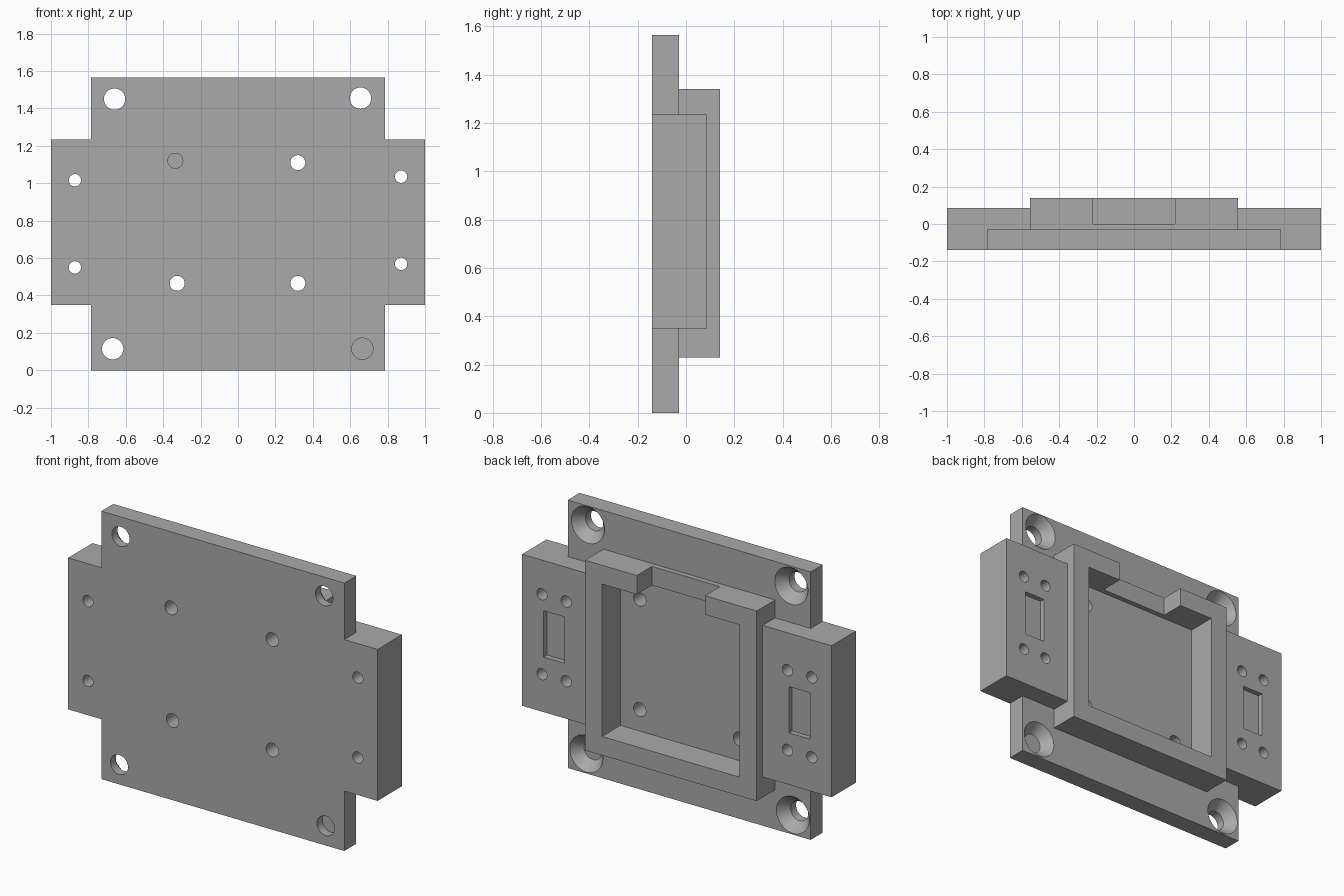
import bpy
import bmesh
from mathutils import Matrix, Vector

if "Cube" in bpy.data.objects:
    bpy.data.objects.remove(bpy.data.objects["Cube"], do_unlink=True)

FRONT, PLATE_BACK, BLOCK_BACK, FRAME_BACK = -0.14, -0.03, 0.085, 0.14
OUT = 0.05  # overshoot of cutters past a surface


def new_object(name, bm):
    mesh = bpy.data.meshes.new(name)
    bm.to_mesh(mesh)
    bm.free()
    obj = bpy.data.objects.new(name, mesh)
    bpy.context.collection.objects.link(obj)
    return obj


def box(name, x, y, z):
    """Box from (low, high) ranges on each axis."""
    bm = bmesh.new()
    bmesh.ops.create_cube(bm, size=1)
    lo, hi = Vector((x[0], y[0], z[0])), Vector((x[1], y[1], z[1]))
    bmesh.ops.scale(bm, vec=hi - lo, verts=bm.verts)
    bmesh.ops.translate(bm, vec=(lo + hi) / 2, verts=bm.verts)
    return new_object(name, bm)


def drill(x, z, y, r_front, r_back=None):
    """Round cutter along y, tapered when the radii differ."""
    bm = bmesh.new()
    bmesh.ops.create_cone(bm, cap_ends=True, segments=40, radius1=r_back or r_front,
                          radius2=r_front, depth=y[1] - y[0])
    turn = Matrix.Rotation(1.5707963, 4, "X")
    bmesh.ops.transform(bm, matrix=Matrix.Translation((x, sum(y) / 2, z)) @ turn, verts=bm.verts)
    return new_object("drill", bm)


def combine(body, tool, operation):
    mod = body.modifiers.new(operation.lower(), "BOOLEAN")
    mod.operation, mod.solver, mod.object = operation, "EXACT", tool
    bpy.context.view_layer.objects.active = body
    bpy.ops.object.modifier_apply(modifier=mod.name)
    bpy.data.objects.remove(tool, do_unlink=True)


def cut(tool):
    combine(bracket, tool, "DIFFERENCE")


# Base plate, with side blocks and raised frame fused on
bracket = box("mounting_bracket", (-0.785, 0.785), (FRONT, PLATE_BACK), (0, 1.565))
for x in ((-1, -0.5), (0.5, 1)):
    combine(bracket, box("side_block", x, (FRONT, BLOCK_BACK), (0.35, 1.235)), "UNION")
combine(bracket, box("frame", (-0.555, 0.555), (-0.1, FRAME_BACK), (0.23, 1.34)), "UNION")

# Frame pocket and the gap in its top rail
cut(box("pocket", (-0.445, 0.445), (PLATE_BACK, FRAME_BACK + OUT), (0.34, 1.23)))
cut(box("top_gap", (-0.22, 0.22), (0, FRAME_BACK + OUT), (1.2, 1.34 + OUT)))

# Countersunk corner holes
for x, z in ((-0.66, 1.45), (0.655, 1.455), (-0.67, 0.115), (0.665, 0.115)):
    cut(drill(x, z, (FRONT - OUT, PLATE_BACK + 0.02), 0.057))
    cut(drill(x, z, (PLATE_BACK - 0.06, PLATE_BACK + 0.02), 0.057, 0.124))

# Holes through the pocket floor
for x, z in ((-0.335, 1.12), (0.32, 1.11), (-0.325, 0.465), (0.32, 0.465)):
    cut(drill(x, z, (FRONT - OUT, PLATE_BACK + OUT), 0.04))

# Side block holes (outer through, inner blind) and shallow slots
for side, middle in ((-1, 0.783), (1, 0.802)):
    for z in (middle - 0.233, middle + 0.233):
        cut(drill(side * 0.872, z, (FRONT - OUT, BLOCK_BACK + OUT), 0.033))
        cut(drill(side * 0.715, z, (PLATE_BACK, BLOCK_BACK + OUT), 0.033))
    xs = sorted((side * 0.725, side * 0.86))
    cut(box("slot", xs, (BLOCK_BACK - 0.03, BLOCK_BACK + OUT), (middle - 0.13, middle + 0.14)))

# Merge flat areas left by the cuts
bm = bmesh.new()
bm.from_mesh(bracket.data)
bmesh.ops.remove_doubles(bm, verts=bm.verts, dist=0.0001)
bmesh.ops.dissolve_limit(bm, angle_limit=0.01, verts=bm.verts, edges=bm.edges)
bm.to_mesh(bracket.data)
bm.free()

# Plain grey finish
grey = bpy.data.materials.new("plain_grey")
grey.use_nodes = True
colour = (0.4, 0.4, 0.4, 1)
grey.diffuse_color = colour
grey.node_tree.nodes["Principled BSDF"].inputs["Base Color"].default_value = colour
bracket.data.materials.clear()
bracket.data.materials.append(grey)

bpy.ops.object.select_all(action="DESELECT")
bracket.select_set(True)
bpy.context.view_layer.objects.active = bracket
bpy.ops.object.shade_smooth_by_angle(angle=0.52)
